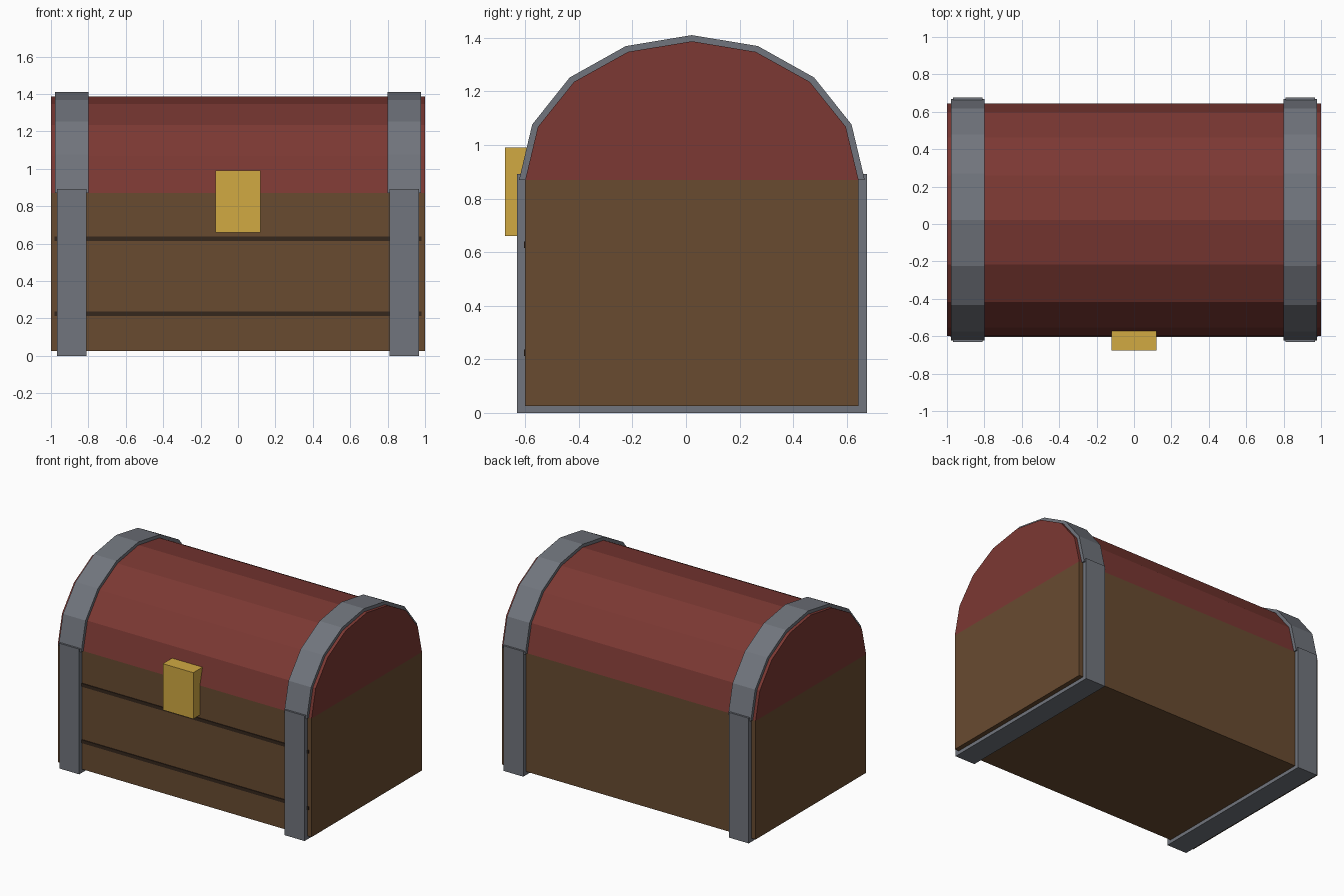
import bpy
import math

if "Cube" in bpy.data.objects:
    bpy.data.objects.remove(bpy.data.objects["Cube"])

YC = 0.022      # centre of the chest in depth
SEAM = 0.87     # height where lid meets body


def material(name, rgb):
    m = bpy.data.materials.new(name)
    m.diffuse_color = (*rgb, 1)
    m.use_nodes = True
    m.node_tree.nodes["Principled BSDF"].inputs["Base Color"].default_value = m.diffuse_color
    return m


wood = material("brown wood", (0.14, 0.07, 0.03))
dark = material("dark groove", (0.035, 0.020, 0.012))
red = material("red lid", (0.20, 0.040, 0.033))
iron = material("grey iron", (0.165, 0.178, 0.205))
gold = material("gold", (0.64, 0.40, 0.055))


def prism(name, x0, x1, profile, mat):
    """Extrude a closed (y, z) profile along x."""
    n = len(profile)
    verts = [(x, y, z) for x in (x0, x1) for y, z in profile]
    faces = [tuple(range(n))[::-1], tuple(range(n, 2 * n))]
    faces += [(i, (i + 1) % n, (i + 1) % n + n, i + n) for i in range(n)]
    mesh = bpy.data.meshes.new(name)
    mesh.from_pydata(verts, [], faces)
    mesh.materials.append(mat)
    obj = bpy.data.objects.new(name, mesh)
    bpy.context.collection.objects.link(obj)
    return obj


def box(name, x, y, z, mat):
    return prism(name, x[0], x[1],
                 [(y[0], z[0]), (y[1], z[0]), (y[1], z[1]), (y[0], z[1])], mat)


def arch(half_depth, height, sides=8):
    """Half ellipse standing on the seam, counter-clockwise."""
    return [(YC + half_depth * math.cos(math.pi * i / sides),
             SEAM + height * math.sin(math.pi * i / sides))
            for i in range(sides + 1)]


# Wooden body and domed lid
box("body", (-1, 1), (YC - 0.622, YC + 0.622), (0.025, SEAM), wood)
prism("lid", -1, 1, arch(0.622, 0.517), red)

# Plank grooves on the front
for name, z in (("lower_groove", 0.225), ("upper_groove", 0.627)):
    box(name, (-0.98, 0.98), (-0.605, -0.59), (z - 0.012, z + 0.012), dark)

# Iron bands around body and lid, one pair per side
for side, s in (("left", -1), ("right", 1)):
    x = sorted((s * 0.81, s * 0.967))
    box(side + "_body_band", x, (YC - 0.653, YC + 0.653), (0, 0.892), iron)
    x = sorted((s * 0.80, s * 0.978))
    prism(side + "_lid_band", x[0], x[1], arch(0.645, 0.54), iron)

# Lock plate
box("lock", (-0.12, 0.12), (-0.675, -0.565), (0.66, 0.99), gold)
